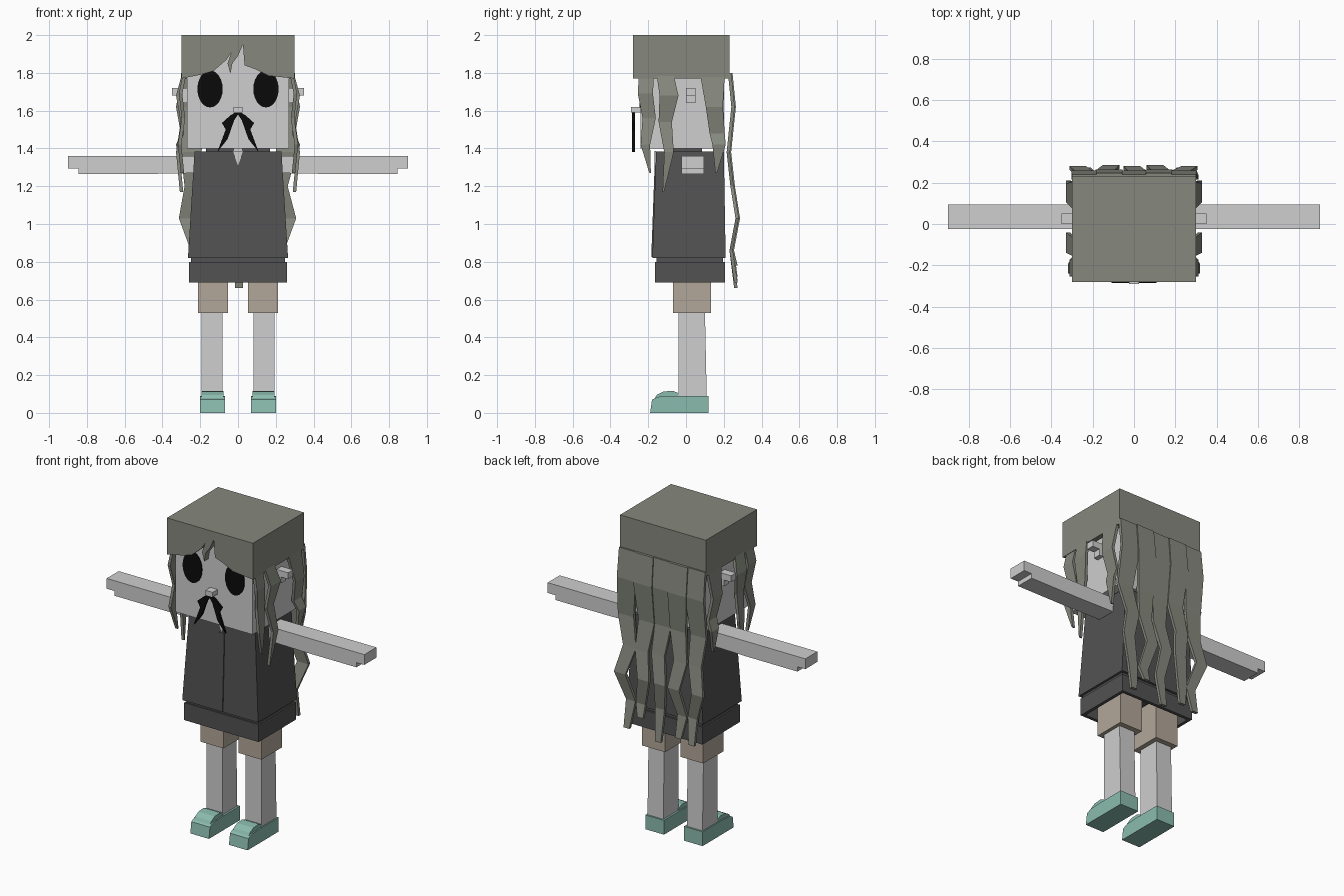
import bpy, bmesh, math

if "Cube" in bpy.data.objects:
    bpy.data.objects.remove(bpy.data.objects["Cube"], do_unlink=True)


def material(name, rgb):
    m = bpy.data.materials.new(name)
    m.use_nodes = True
    m.diffuse_color = (*rgb, 1)
    m.node_tree.nodes["Principled BSDF"].inputs["Base Color"].default_value = (*rgb, 1)
    return m


HAIR = material("grey green hair", (0.24, 0.25, 0.21))
SKIN = material("pale skin", (0.62, 0.62, 0.62))
VEST = material("charcoal cloth", (0.085, 0.085, 0.085))
TAN = material("tan cloth", (0.45, 0.39, 0.32))
MINT = material("mint shoe", (0.26, 0.50, 0.42))
BLACK = material("black", (0.003, 0.003, 0.003))


def finish(bm, name, mat):
    bmesh.ops.recalc_face_normals(bm, faces=bm.faces)
    mesh = bpy.data.meshes.new(name)
    bm.to_mesh(mesh)
    bm.free()
    mesh.materials.append(mat)
    ob = bpy.data.objects.new(name, mesh)
    bpy.context.collection.objects.link(ob)
    return ob


def loft(name, rings, mat, caps=True):
    """Skin a solid through matching rings of points."""
    bm = bmesh.new()
    rows = [[bm.verts.new(p) for p in ring] for ring in rings]
    n = len(rows[0])
    for a, b in zip(rows, rows[1:]):
        for i in range(n):
            j = (i + 1) % n
            bm.faces.new((a[i], a[j], b[j], b[i]))
    if caps:
        bm.faces.new(rows[0])
        bm.faces.new(rows[-1])
    return finish(bm, name, mat)


def rect(x, y, z):
    return [(x[0], y[0], z), (x[1], y[0], z), (x[1], y[1], z), (x[0], y[1], z)]


def box(name, x, y, z, mat, top=None):
    """Box, optionally with a different top rectangle."""
    tx, ty = top or (x, y)
    return loft(name, [rect(x, y, z[0]), rect(tx, ty, z[1])], mat)


def prism(name, outline, axis, span, mat):
    """Extrude an outline along x (points are y, z) or y (points are x, z)."""
    place = (lambda u, v, d: (d, u, v)) if axis == "x" else (lambda u, v, d: (u, d, v))
    return loft(name, [[place(u, v, d) for u, v in outline] for d in span], mat)


def strand(name, path, axis, side=1, thick=0.018):
    """Hair lock through (centre, height, width, outward offset) stations."""
    rings = []
    for c, z, w, off in path:
        corners = [(c - w / 2, off), (c + w / 2, off),
                   (c + w / 2, off + thick), (c - w / 2, off + thick)]
        rings.append([(side * d, u, z) if axis == "x" else (u, d, z) for u, d in corners])
    return loft(name, rings, HAIR)


# Head, face and neck
box("head", (-0.27, 0.27), (-0.24, 0.20), (1.40, 1.97), SKIN)
box("nose", (-0.025, 0.025), (-0.29, -0.235), (1.59, 1.62), SKIN)
box("neck", (-0.02, 0.02), (-0.08, 0.08), (1.36, 1.41), SKIN)
EYE = [(math.cos(math.tau * i / 24), math.sin(math.tau * i / 24)) for i in range(24)]
TASH = [(0, 1.60), (0.04, 1.575), (0.085, 1.535), (0.065, 1.50),
        (0.11, 1.38), (0.055, 1.45), (0.02, 1.55), (0, 1.58)]

# Hair cap with a cut fringe
box("hair_cap", (-0.30, 0.30), (-0.235, 0.23), (1.77, 2.0), HAIR)
FRINGE = [(-0.30, 2.0), (-0.30, 1.77), (-0.2, 1.79), (-0.13, 1.81), (-0.06, 1.87),
          (-0.035, 1.91), (-0.055, 1.85), (-0.04, 1.795), (-0.03, 1.85), (0, 1.89),
          (0.026, 1.95), (0.035, 1.84), (0.09, 1.82), (0.16, 1.785), (0.30, 1.77), (0.30, 2.0)]
prism("hair_fringe", FRINGE, "y", (-0.28, -0.235), HAIR)

# Locks hanging at the sides of the face
SIDE_LOCKS = {
    "front": [(-0.21, 1.79, 0.08, 0.275), (-0.215, 1.69, 0.08, 0.295), (-0.195, 1.56, 0.07, 0.28),
              (-0.215, 1.42, 0.05, 0.30), (-0.19, 1.27, 0.008, 0.285)],
    "middle": [(-0.11, 1.79, 0.09, 0.28), (-0.09, 1.68, 0.10, 0.31), (-0.11, 1.54, 0.07, 0.285),
               (-0.09, 1.38, 0.05, 0.31), (-0.12, 1.17, 0.008, 0.29)],
    "rear": [(0.14, 1.79, 0.13, 0.28), (0.15, 1.62, 0.09, 0.31), (0.165, 1.48, 0.08, 0.285),
             (0.175, 1.42, 0.07, 0.31), (0.16, 1.27, 0.008, 0.29)],
}

# Long locks down the back: (top centre, sway per station, height of the tip)
HEIGHTS = [1.80, 1.62, 1.38, 1.2, 1.03, 0.86]
WIDTHS = [0.125, 0.13, 0.11, 0.09, 0.08, 0.065]
DEPTHS = [0.222, 0.24, 0.215, 0.235, 0.262, 0.23]
BACK_LOCKS = [(-0.238, (0, 0, -0.01, 0.0, -0.035, 0.02), 0.70),
              (-0.12, (0, 0, 0.01, -0.02, 0.01, -0.03), 0.72),
              (0.0, (0, 0, 0.0, 0.02, -0.01, 0.01), 0.66),
              (0.12, (0, 0, -0.01, 0.01, -0.02, 0.02), 0.78),
              (0.238, (0, 0, 0.02, -0.02, 0.03, -0.025), 0.69)]
for i, (centre, sway, tip) in enumerate(BACK_LOCKS):
    path = [(centre + s, z, w, d + 0.006 * (i % 2))
            for s, z, w, d in zip(sway, HEIGHTS, WIDTHS, DEPTHS)]
    path.append((centre + sway[-1] / 2, tip, 0.04, 0.255))
    strand(f"back_lock_{i + 1}", path, "y")

# Vest: flared body, open hem band, collar, neckline and placket
box("vest_body", (-0.265, 0.265), (-0.178, 0.21), (0.82, 1.385), VEST,
    ((-0.23, 0.23), (-0.158, 0.20)))
box("vest_waist", (-0.25, 0.25), (-0.155, 0.195), (0.78, 0.83), VEST)
OUT, IN = ((-0.26, 0.26), (-0.165, 0.207)), ((-0.24, 0.24), (-0.145, 0.187))
loft("vest_hem", [rect(*IN, 0.79), rect(*IN, 0.69), rect(*OUT, 0.69),
                  rect(*OUT, 0.80), rect(*IN, 0.80)], VEST, caps=False)
prism("neckline", [(-0.03, 1.386), (0, 1.31), (0.03, 1.386)], "y", (-0.167, -0.159), SKIN)
box("vest_placket", (-0.02, 0.02), (-0.184, -0.17), (0.825, 1.31), VEST,
    ((-0.02, 0.02), (-0.166, -0.15)))

# Shoe outlines seen from the side
SOLE = [(-0.19, 0), (0.12, 0), (0.12, 0.09), (-0.06, 0.09), (-0.15, 0.085), (-0.18, 0.07)]
TOE = [(-0.175, 0.06), (-0.03, 0.06), (-0.04, 0.105), (-0.07, 0.117),
       (-0.12, 0.113), (-0.155, 0.095)]


def span(side, a, b):
    return tuple(sorted((side * a, side * b)))


# Paired parts
for side, label in ((1, "left"), (-1, "right")):
    prism(label + "_eye", [(side * 0.148 + 0.067 * c, 1.715 + 0.098 * s) for c, s in EYE],
          "y", (-0.246, -0.238), BLACK)
    prism(label + "_moustache", [(side * x, z) for x, z in TASH], "y", (-0.285, -0.27), BLACK)
    box(label + "_ear", span(side, 0.26, 0.35), (0.0, 0.05), (1.68, 1.72), SKIN)
    box(label + "_ear_lobe", span(side, 0.26, 0.30), (0.0, 0.05), (1.64, 1.69), SKIN)
    for lock, path in SIDE_LOCKS.items():
        strand(f"{label}_{lock}_lock", path, "x", side)
    box(label + "_collar", span(side, 0.02, 0.17), (-0.085, 0.085), (1.38, 1.405), VEST)
    # Arm and stepped hand
    arm = [(0.20, 1.27), (0.48, 1.265), (0.845, 1.265), (0.845, 1.295),
           (0.90, 1.295), (0.90, 1.36), (0.20, 1.36)]
    prism(label + "_arm", [(side * x, z) for x, z in arm], "y", (-0.025, 0.095), SKIN)
    # Leg, shorts and shoe
    box(label + "_leg", span(side, 0.082, 0.192), (-0.04, 0.11), (0.07, 0.55), SKIN,
        (span(side, 0.082, 0.192), (-0.04, 0.10)))
    box(label + "_shorts", span(side, 0.053, 0.213), (-0.07, 0.133), (0.53, 0.79), TAN)
    prism(label + "_shoe", SOLE, "x", span(side, 0.07, 0.20), MINT)
    prism(label + "_shoe_toe", TOE, "x", span(side, 0.078, 0.192), MINT)
